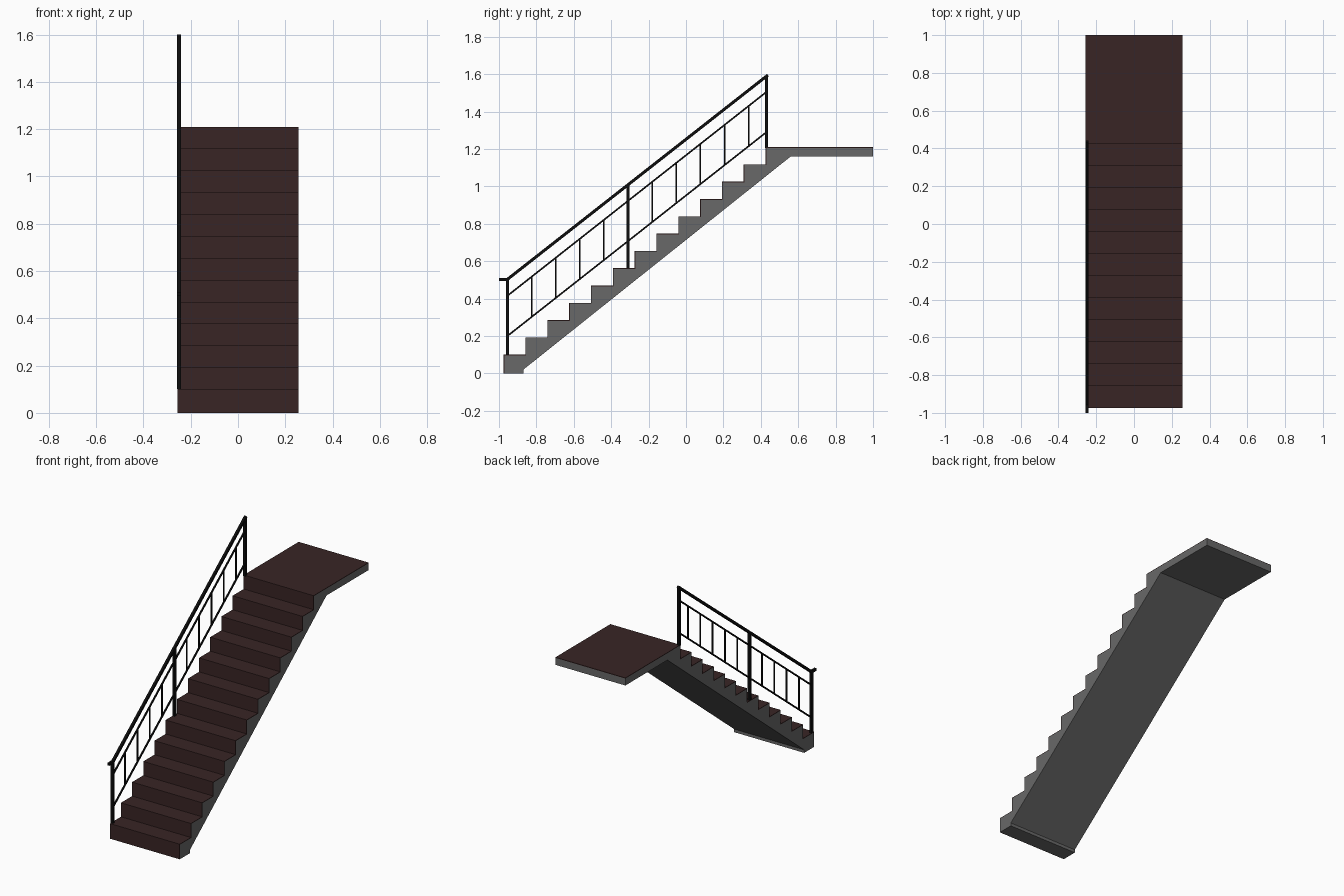
import bpy
import bmesh
from mathutils import Vector

cube = bpy.data.objects.get("Cube")
if cube:
    bpy.data.objects.remove(cube, do_unlink=True)


def material(name, rgb):
    m = bpy.data.materials.new(name)
    m.use_nodes = True
    m.diffuse_color = (*rgb, 1)
    bsdf = m.node_tree.nodes["Principled BSDF"]
    bsdf.inputs["Base Color"].default_value = (*rgb, 1)
    bsdf.inputs["Roughness"].default_value = 0.7
    return m


BROWN = material("dark brown covering", (0.04, 0.018, 0.018))
GREY = material("grey concrete", (0.14, 0.14, 0.14))
BLACK = material("black metal", (0.004, 0.004, 0.004))


def finish(bm, name, mat):
    bmesh.ops.recalc_face_normals(bm, faces=bm.faces)
    mesh = bpy.data.meshes.new(name)
    bm.to_mesh(mesh)
    bm.free()
    mesh.materials.append(mat)
    ob = bpy.data.objects.new(name, mesh)
    bpy.context.collection.objects.link(ob)
    return ob


def extrude_profile(name, points, half_width, mat):
    """Extrude a closed (y, z) outline across the stair width."""
    bm = bmesh.new()
    face = bm.faces.new([bm.verts.new((-half_width, y, z)) for y, z in points])
    geo = bmesh.ops.extrude_face_region(bm, geom=[face])["geom"]
    verts = [g for g in geo if isinstance(g, bmesh.types.BMVert)]
    bmesh.ops.translate(bm, verts=verts, vec=(2 * half_width, 0, 0))
    return finish(bm, name, mat)


def bar(name, path, size, mat=BLACK):
    """Square bar along a (y, z) path in the railing plane, with mitred corners."""
    pts = [Vector(p) for p in path]
    dirs = [(b - a).normalized() for a, b in zip(pts, pts[1:])]
    outline_a, outline_b = [], []
    for i, p in enumerate(pts):
        d0, d1 = dirs[max(i - 1, 0)], dirs[min(i, len(dirs) - 1)]
        n = Vector((-d0.y - d1.y, d0.x + d1.x)).normalized()
        off = n * (size / 2) / n.dot(Vector((-d0.y, d0.x)))
        outline_a.append(p + off)
        outline_b.append(p - off)
    ob = extrude_profile(name, outline_a + outline_b[::-1], size / 2, mat)
    ob.location.x = RAIL_X
    return ob


# Stair dimensions
STEPS, HALF_W, RAIL_X = 13, 0.256, -0.249
FRONT, RUN, FIRST, RISE = -0.975, 0.1167, 0.1, 0.0925
BACK, COVER = 1.0, 0.004


def stair_line(inset):
    """Zigzag of risers and treads from the floor to the landing's back edge."""
    line = [(FRONT + inset, 0)]
    for i in range(STEPS):
        y, z = FRONT + i * RUN + inset, FIRST + i * RISE - inset
        line.append((y, z))
        line.append((y + RUN if i < STEPS - 1 else BACK, z))
    return line


# Concrete flight and landing, with the thin covering on treads and risers
underside = [(BACK, 1.16), (0.56, 1.16), (-0.87, 0.02), (-0.87, 0)]
extrude_profile("concrete_flight", stair_line(COVER) + underside, HALF_W, GREY)
extrude_profile("tread_covering", stair_line(0) + stair_line(COVER)[::-1], HALF_W, BROWN)

# Railing
Y0, Y1, SLOPE = -0.955, 0.43, 0.787


def rail_z(y, base):
    return base + (y - Y0) * SLOPE


TOP, MID, LOW = 0.503, 0.415, 0.20
bar("handrail", [(-1.0, TOP), (Y0, TOP), (Y1 + 0.008, rail_z(Y1 + 0.008, TOP - 0.004))], 0.016)
for name, base in (("middle_rail", MID), ("lower_rail", LOW)):
    bar(name, [(Y0, rail_z(Y0, base)), (Y1, rail_z(Y1, base))], 0.009)

for name, y, foot in (("bottom_post", Y0, 0.1), ("centre_post", -0.31, 0.5625), ("top_post", Y1, 1.205)):
    bar(name, [(y, foot), (y, rail_z(y, TOP))], 0.017)

for i in range(1, 11):
    if i != 5:
        y = Y0 + i * 0.129
        bar("baluster", [(y, rail_z(y, LOW)), (y, rail_z(y, MID))], 0.008)
